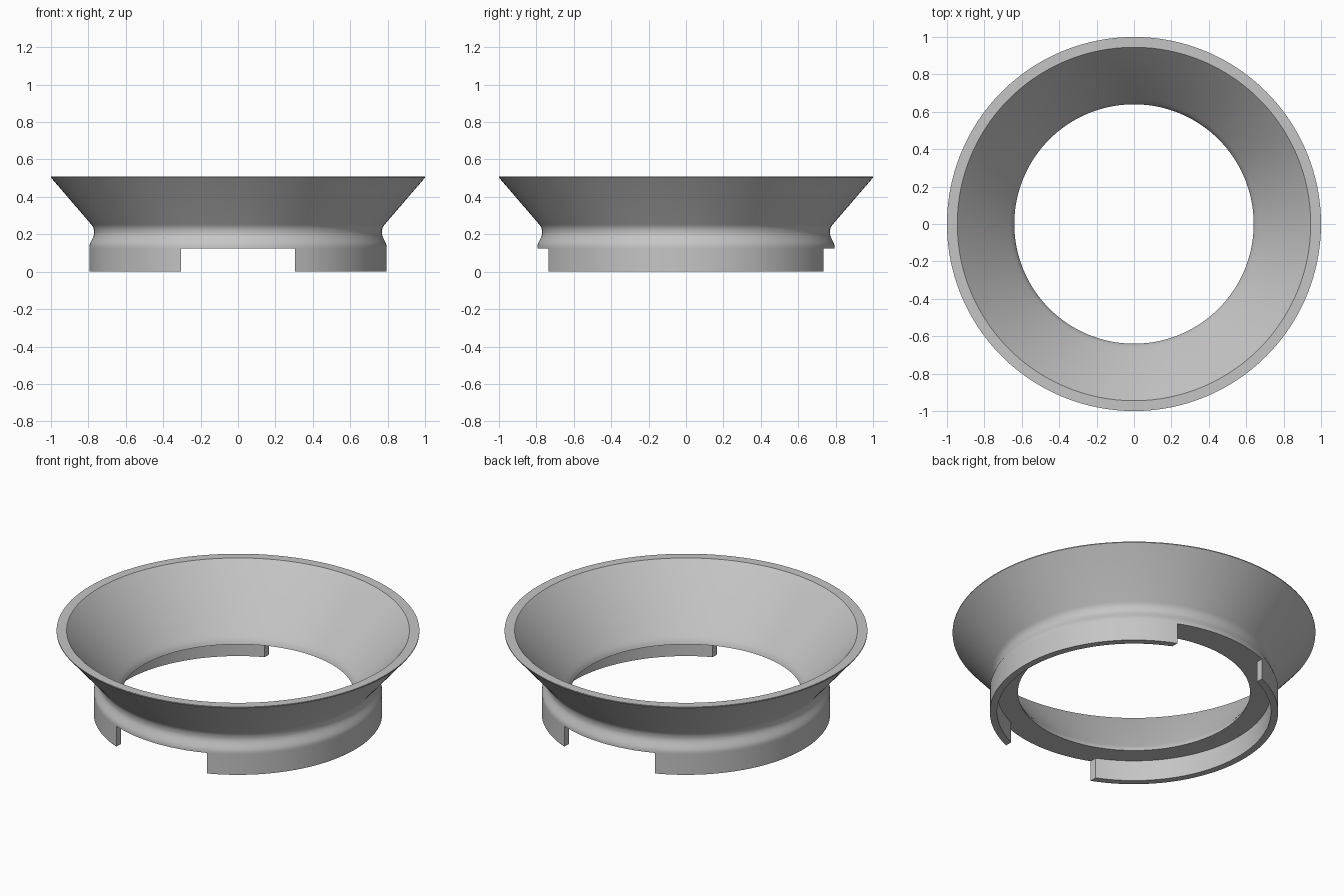
import bpy, bmesh, math

if "Cube" in bpy.data.objects:
    bpy.data.objects.remove(bpy.data.objects["Cube"])

SEG = 128                     # notch edge falls on a segment boundary
NOTCH = 8                     # half-width of each notch in segments
FLOOR = 0.125                 # underside of the funnel
WALL_IN, WALL_OUT = 0.755, 0.795

grey = bpy.data.materials.new("grey plastic")
grey.diffuse_color = (0.56, 0.56, 0.56, 1)
grey.use_nodes = True
grey.node_tree.nodes["Principled BSDF"].inputs["Base Color"].default_value = grey.diffuse_color

# Closed cross-section (radius, height): floor, grooved neck, cone, rim, inner cone
profile = [(WALL_IN, FLOOR), (WALL_OUT, FLOOR), (0.795, 0.138), (0.791, 0.152),
           (0.783, 0.168), (0.775, 0.184), (0.770, 0.198), (0.769, 0.210),
           (0.771, 0.226), (0.775, 0.239), (0.784, 0.252),
           (1.0, 0.503), (1.0, 0.508), (0.945, 0.508), (0.940, 0.503),
           (0.668, 0.174), (0.655, 0.157), (0.646, 0.143), (0.640, FLOOR)]

bm = bmesh.new()
rings = []
for i in range(SEG):
    a = 2 * math.pi * i / SEG
    rings.append([bm.verts.new((r * math.sin(a), -r * math.cos(a), z)) for r, z in profile])

# Square up the notch ends so they run straight front to back
edge_x = WALL_OUT * math.sin(2 * math.pi * NOTCH / SEG)
for i in (NOTCH, SEG // 2 - NOTCH, SEG // 2 + NOTCH, SEG - NOTCH):
    v = rings[i][0]
    v.co.x = math.copysign(edge_x, v.co.x)
    v.co.y = math.copysign(math.sqrt(WALL_IN ** 2 - edge_x ** 2), v.co.y)

# Funnel body; remember the floor faces that carry the skirt
skirt = []
n = len(profile)
for i in range(SEG):
    a, b = rings[i], rings[(i + 1) % SEG]
    for j in range(n):
        k = (j + 1) % n
        f = bm.faces.new((a[j], b[j], b[k], a[k]))
        if j == 0 and NOTCH <= i % (SEG // 2) < SEG // 2 - NOTCH:
            skirt.append(f)

# Two skirt arcs pulled down, leaving notches at front and back
ext = bmesh.ops.extrude_face_region(bm, geom=skirt)["geom"]
bmesh.ops.translate(bm, vec=(0, 0, -FLOOR),
                    verts=[g for g in ext if isinstance(g, bmesh.types.BMVert)])
bmesh.ops.delete(bm, geom=[f for f in skirt if f.is_valid], context='FACES_ONLY')
bmesh.ops.recalc_face_normals(bm, faces=bm.faces)

mesh = bpy.data.meshes.new("funnel_ring")
bm.to_mesh(mesh)
bm.free()
mesh.materials.append(grey)
ring = bpy.data.objects.new("funnel_ring", mesh)
bpy.context.collection.objects.link(ring)
bpy.context.view_layer.objects.active = ring
ring.select_set(True)
bpy.ops.object.shade_smooth_by_angle(angle=math.radians(35))
